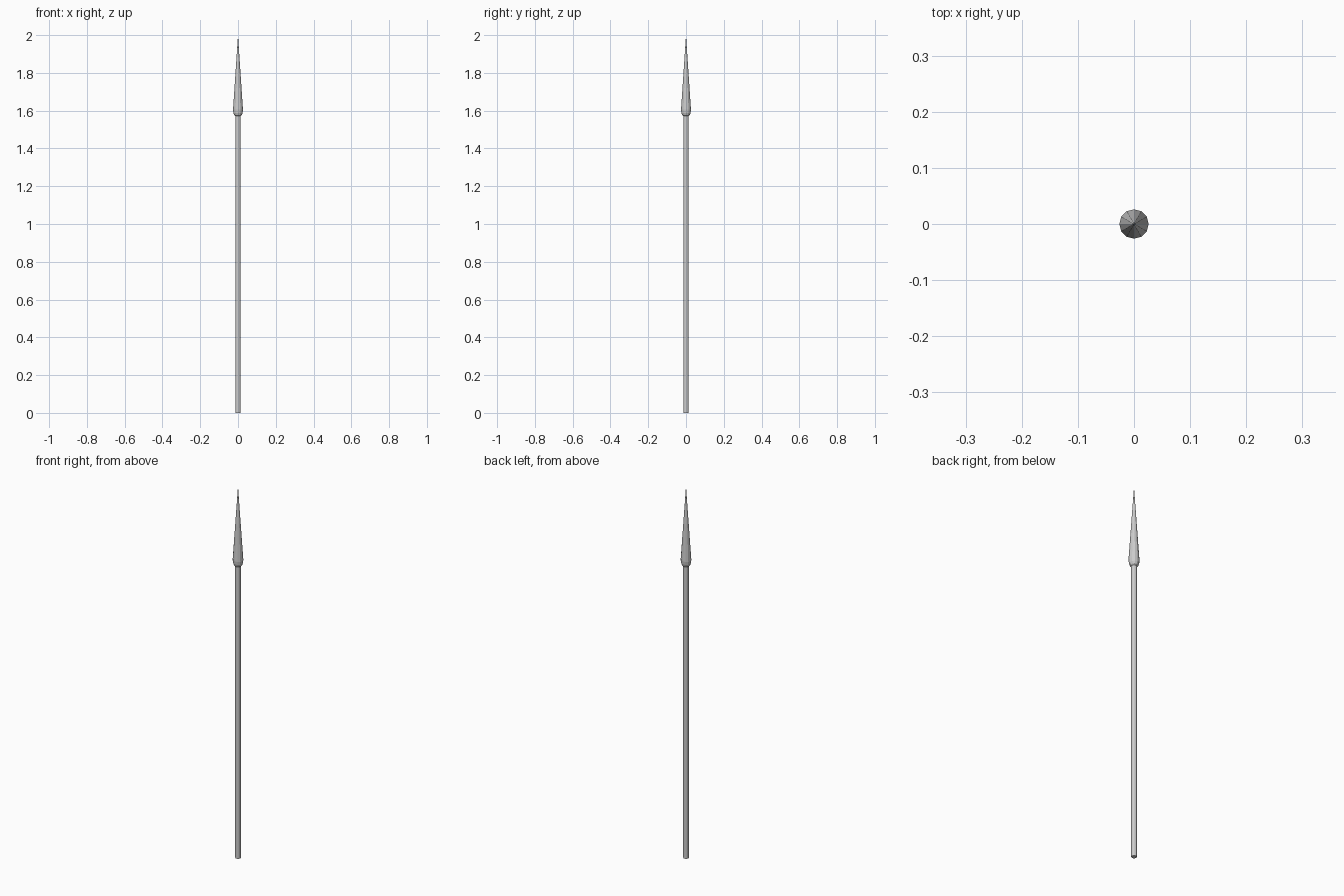
import bpy, bmesh
from math import cos, sin, pi

if "Cube" in bpy.data.objects:
    bpy.data.objects.remove(bpy.data.objects["Cube"])

SIDES = 12


def lathe(name, profile):
    """Flat-faced solid of revolution; a radius of 0 makes a pointed end."""
    bm = bmesh.new()
    rings = []
    for r, z in profile:
        n = SIDES if r else 1
        rings.append([bm.verts.new((r * cos(2 * pi * i / SIDES), r * sin(2 * pi * i / SIDES), z))
                      for i in range(n)])
    for a, b in zip(rings, rings[1:]):
        for i in range(SIDES):
            j = (i + 1) % SIDES
            if len(b) == 1:
                bm.faces.new((a[i], a[j], b[0]))
            else:
                bm.faces.new((a[i], a[j], b[j], b[i]))
    # Close the flat ends
    for ring in (rings[0], rings[-1]):
        if len(ring) > 1:
            bm.faces.new(ring)
    bmesh.ops.recalc_face_normals(bm, faces=bm.faces)
    mesh = bpy.data.meshes.new(name)
    bm.to_mesh(mesh)
    bm.free()
    obj = bpy.data.objects.new(name, mesh)
    bpy.context.collection.objects.link(obj)
    return obj


# Long round pole
lathe("shaft", [(0.0135, 0), (0.0135, 1.58)])

# Slender conical point with a rounded base
lathe("spear_head", [(0.014, 1.571), (0.020, 1.576), (0.0245, 1.588),
                     (0.0262, 1.605), (0, 2.0)])
